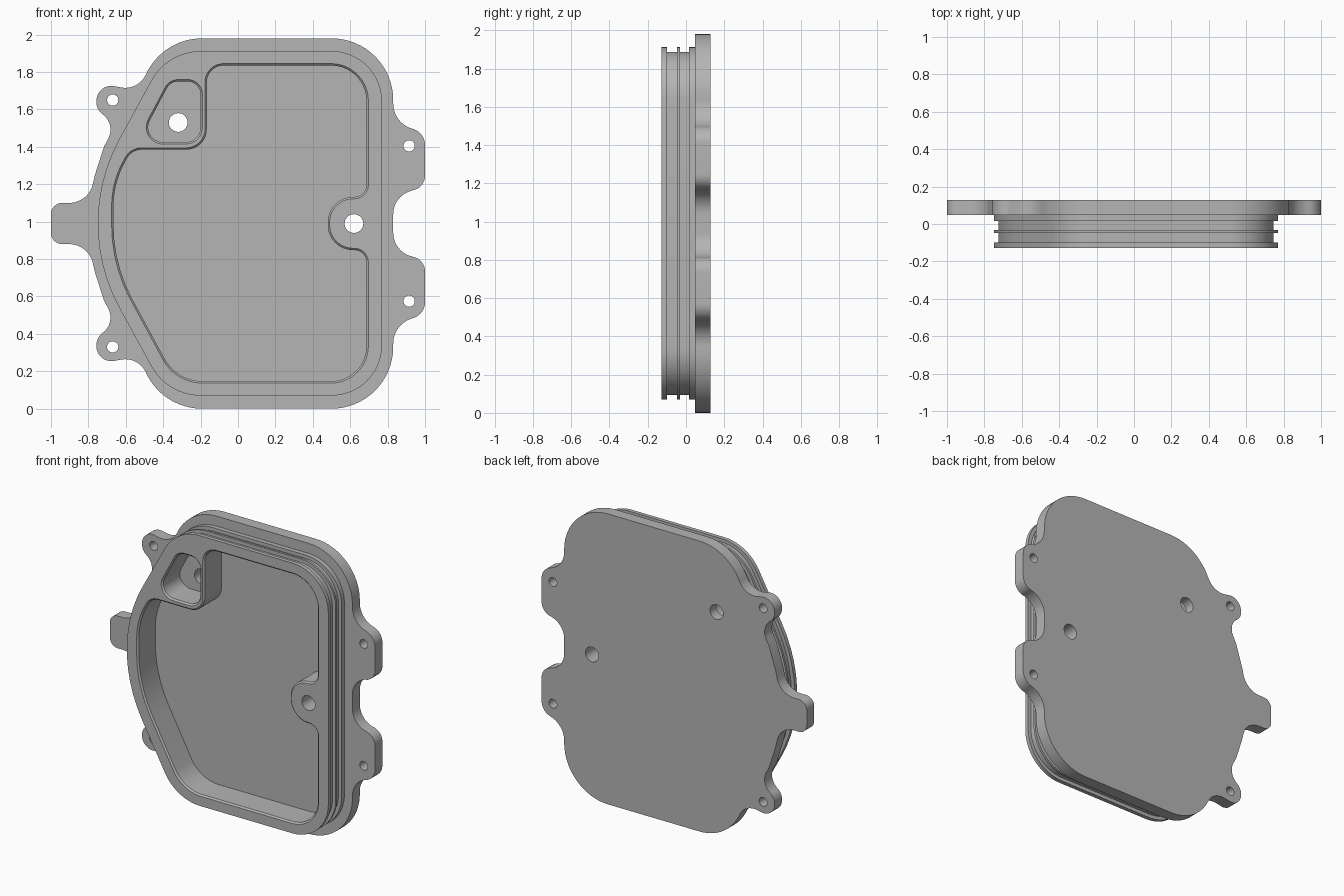
import bpy, bmesh, math
from mathutils import Vector

if "Cube" in bpy.data.objects:
    bpy.data.objects.remove(bpy.data.objects["Cube"], do_unlink=True)

MID = 0.99                       # height of the mirror line
FRONT, FLANGE, BACK = -0.127, 0.047, 0.127
FLOOR = 0.06                     # depth of the pocket floors

grey = bpy.data.materials.new("cast grey")
grey.use_nodes = True
grey.diffuse_color = (0.46, 0.46, 0.46, 1)
grey.node_tree.nodes["Principled BSDF"].inputs["Base Color"].default_value = (0.46, 0.46, 0.46, 1)


def rounded(corners):
    """Polygon of (x, z, radius) corners, each turned into an arc."""
    out = []
    for i, (x, z, r) in enumerate(corners):
        p = Vector((x, z))
        a = (Vector(corners[i - 1][:2]) - p).normalized()
        b = (Vector(corners[(i + 1) % len(corners)][:2]) - p).normalized()
        turn = math.pi - a.angle(b)
        if r == 0 or turn < 0.01:
            arc = [p]
        else:
            reach = r * math.tan(turn / 2)
            centre = p + (a + b).normalized() * (r / math.cos(turn / 2))
            start = p + a * reach - centre
            sign = 1 if start.cross(p + b * reach - centre) > 0 else -1
            n = max(3, math.ceil(turn / 0.1))
            arc = []
            for k in range(n + 1):
                t = sign * turn * k / n
                c, s = math.cos(t), math.sin(t)
                arc.append(centre + Vector((start.x * c - start.y * s, start.x * s + start.y * c)))
        for q in arc:
            if not out or (q - out[-1]).length > 0.001:
                out.append(q)
    if (out[0] - out[-1]).length < 0.001:
        out.pop()
    return out


def inset(pts, d):
    """Shrink a closed outline by d."""
    n = len(pts)
    side = 1 if sum(pts[i - 1].cross(pts[i]) for i in range(n)) > 0 else -1
    out = []
    for i, p in enumerate(pts):
        a, b = (p - pts[i - 1]).normalized(), (pts[(i + 1) % n] - p).normalized()
        na, nb = Vector((-a.y, a.x)), Vector((-b.y, b.x))
        out.append(p + (na + nb) * (side * d / (1 + na.dot(nb))))
    return out


def loft(name, pts, levels):
    """Solid through copies of an outline at (y, inset) levels."""
    bm = bmesh.new()
    rings = [[bm.verts.new((p.x, y, p.y)) for p in (inset(pts, d) if d else pts)] for y, d in levels]
    bm.faces.new(rings[0])
    bm.faces.new(rings[-1])
    n = len(pts)
    for lo, hi in zip(rings, rings[1:]):
        for i in range(n):
            bm.faces.new((lo[i - 1], lo[i], hi[i], hi[i - 1]))
    bmesh.ops.recalc_face_normals(bm, faces=bm.faces)
    mesh = bpy.data.meshes.new(name)
    bm.to_mesh(mesh)
    bm.free()
    mesh.materials.append(grey)
    ob = bpy.data.objects.new(name, mesh)
    bpy.context.collection.objects.link(ob)
    return ob


def combine(target, tool, operation):
    """Apply a boolean and discard the tool."""
    mod = target.modifiers.new("combine", "BOOLEAN")
    mod.operation, mod.object, mod.solver = operation, tool, "EXACT"
    bpy.context.view_layer.objects.active = target
    bpy.ops.object.modifier_apply(modifier=mod.name)
    bpy.data.objects.remove(tool, do_unlink=True)


def mirrored(half):
    """Complete an outline by mirroring its upper half."""
    return half + [(x, 2 * MID - z, r) for x, z, r in reversed(half)]


# Flange plate with two right tabs, two left lugs and a left tongue
flange = mirrored([
    (0.83, 1.155, 0.13), (1.0, 1.175, 0.08), (1.0, 1.475, 0.09), (0.83, 1.53, 0.14),
    (0.83, 1.98, 0.33), (-0.41, 1.98, 0.33), (-0.53, 1.70, 0.12),
    (-0.757, 1.742, 0.08), (-0.757, 1.60, 0.08), (-0.655, 1.52, 0.10),
    (-0.717, 1.40, 0), (-0.765, 1.25, 0), (-0.80, 1.10, 0.13), (-1.0, 1.10, 0.06)])
cover = loft("flanged_cover", rounded(flange), [(FLANGE, 0), (BACK, 0)])

# Raised body with two seal grooves around it
body = [(-0.882, MID, 0.94), (-0.377, 0.07, 0.30), (0.77, 0.07, 0.27),
        (0.77, 1.912, 0.27), (-0.377, 1.912, 0.30)]
GROOVE = 0.024
steps = [(FRONT, 0), (-0.10, 0), (-0.10, GROOVE), (-0.047, GROOVE), (-0.047, 0), (-0.032, 0),
         (-0.032, GROOVE), (0.016, GROOVE), (0.016, 0), (FLANGE + 0.005, 0)]
combine(cover, loft("body", rounded(body), steps), "UNION")

# Pockets with a fine chamfered rim: the main one bends around a boss and the small one
main_pocket = [
    (-0.177, 1.845, 0.10), (0.697, 1.845, 0.20), (0.697, 1.125, 0.075), (0.49, 1.118, 0.125),
    (0.49, 0.862, 0.125), (0.697, 0.855, 0.075), (0.697, 0.137, 0.20), (-0.333, 0.137, 0.24),
    (-0.676, 0.77, 0.85), (-0.676, 1.21, 0.50), (-0.574, 1.395, 0.10), (-0.177, 1.395, 0.10)]
small_pocket = [(-0.367, 1.76, 0.08), (-0.19, 1.76, 0.08), (-0.19, 1.415, 0.09), (-0.55, 1.415, 0.09)]
CHAMFER = 0.01
for outline in (main_pocket, small_pocket):
    levels = [(FRONT - 0.05, 0), (FRONT, 0), (FRONT + CHAMFER, CHAMFER), (FLOOR, CHAMFER)]
    combine(cover, loft("pocket_cutter", rounded(outline), levels), "DIFFERENCE")

# Through holes: two large, four in the tabs and lugs
holes = [(0.62, MID, 0.05), (-0.32, 1.53, 0.05)]
holes += mirrored([(0.915, 1.405, 0.03), (-0.67, 1.65, 0.03)])
for x, z, r in holes:
    circle = [Vector((x + r * math.cos(k * math.tau / 32), z + r * math.sin(k * math.tau / 32)))
              for k in range(32)]
    combine(cover, loft("hole_cutter", circle, [(FRONT - 0.05, 0), (BACK + 0.05, 0)]), "DIFFERENCE")

# Smooth the curved walls, keep the edges crisp
bpy.ops.object.select_all(action="DESELECT")
cover.select_set(True)
bpy.context.view_layer.objects.active = cover
bpy.ops.object.shade_smooth_by_angle(angle=math.radians(30))
